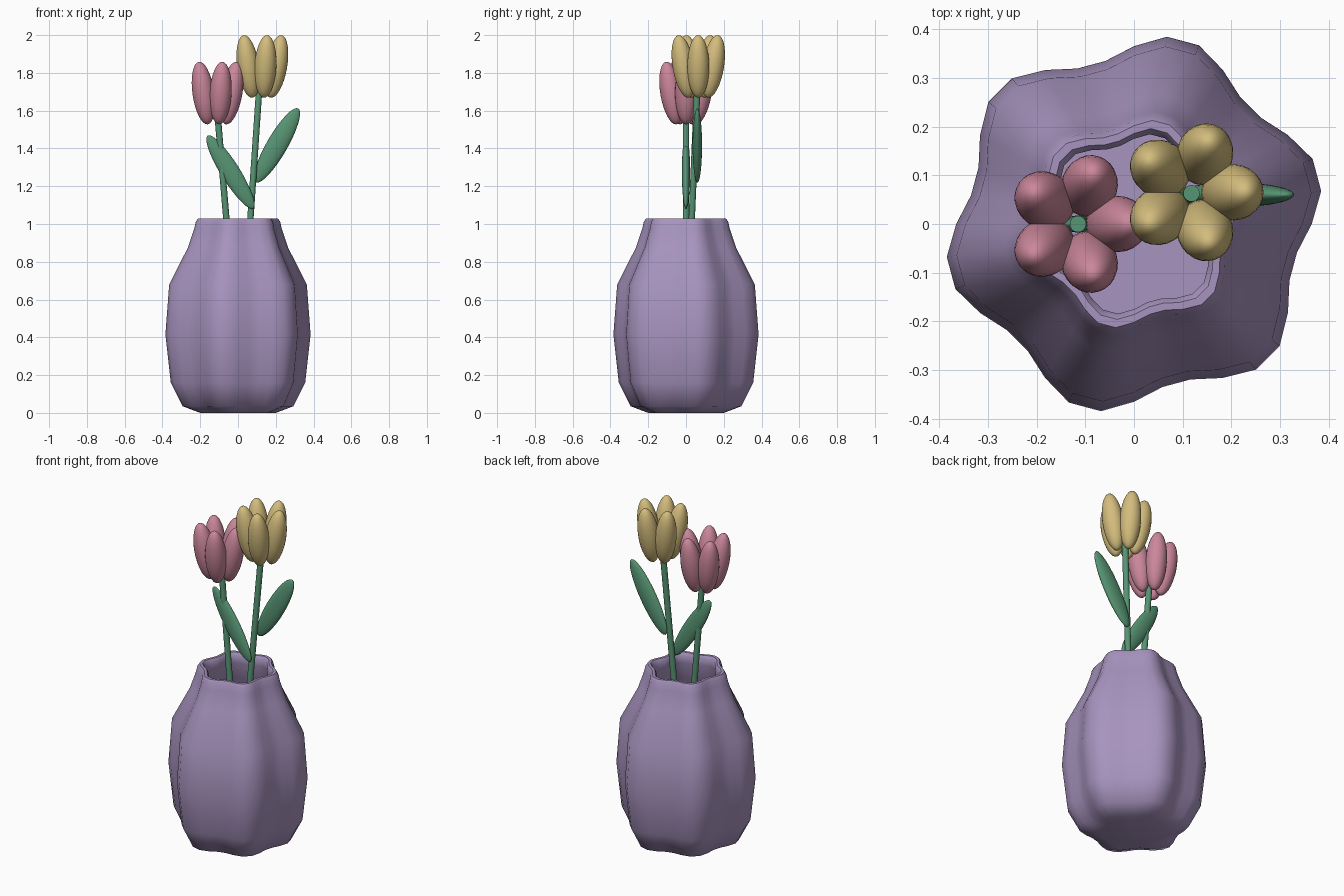
import bpy, bmesh, math
from mathutils import Matrix, Vector

if "Cube" in bpy.data.objects:
    bpy.data.objects.remove(bpy.data.objects["Cube"])


def material(name, rgb):
    m = bpy.data.materials.new(name)
    m.diffuse_color = (*rgb, 1.0)
    m.use_nodes = True
    m.node_tree.nodes["Principled BSDF"].inputs["Base Color"].default_value = m.diffuse_color
    return m


PURPLE = material("soft purple", (0.39, 0.296, 0.52))
PINK = material("rose pink", (0.60, 0.243, 0.33))
YELLOW = material("straw yellow", (0.656, 0.507, 0.205))
GREEN = material("leaf green", (0.095, 0.296, 0.171))


def finish(bm, name, mat, angle=50):
    bmesh.ops.recalc_face_normals(bm, faces=bm.faces)
    mesh = bpy.data.meshes.new(name)
    bm.to_mesh(mesh)
    bm.free()
    mesh.materials.append(mat)
    ob = bpy.data.objects.new(name, mesh)
    bpy.context.collection.objects.link(ob)
    bpy.ops.object.select_all(action='DESELECT')
    bpy.context.view_layer.objects.active = ob
    ob.select_set(True)
    bpy.ops.object.shade_smooth_by_angle(angle=math.radians(angle))
    return ob


def add_ellipsoid(bm, matrix, semi, segs=24, rings=16):
    bmesh.ops.create_uvsphere(bm, u_segments=segs, v_segments=rings, radius=1.0,
                              matrix=matrix @ Matrix.Diagonal((*semi, 1.0)))


# Vase: six-lobed lathe, outer wall, rounded rim, then inner wall and floor
def make_vase():
    profile = [(0.19, 0.0), (0.278, 0.035), (0.338, 0.16), (0.365, 0.415),
               (0.346, 0.68), (0.252, 0.875), (0.22, 0.975), (0.213, 1.01),
               (0.202, 1.028), (0.186, 1.028), (0.175, 1.012), (0.176, 0.97),
               (0.212, 0.86), (0.305, 0.665), (0.325, 0.415), (0.30, 0.17),
               (0.24, 0.06)]
    n = 36
    bm = bmesh.new()
    rings = []
    for r, z in profile:
        ring = []
        for i in range(n):
            a = 2 * math.pi * i / n
            k = r * (1 + 0.08 * math.cos(6 * (a - math.radians(15))))
            ring.append(bm.verts.new((k * math.cos(a), k * math.sin(a), z)))
        rings.append(ring)
    for lo, hi in zip(rings, rings[1:]):
        for i in range(n):
            j = (i + 1) % n
            bm.faces.new((lo[i], lo[j], hi[j], hi[i]))
    bm.faces.new(rings[0][::-1])
    bm.faces.new(rings[-1])
    finish(bm, "vase", PURPLE)


# Stem: straight tapered-free rod between two points
def make_stem(name, start, end, radius=0.017):
    a, b = Vector(start), Vector(end)
    bm = bmesh.new()
    rot = (b - a).to_track_quat('Z', 'Y').to_matrix().to_4x4()
    bmesh.ops.create_cone(bm, cap_ends=True, segments=16, radius1=radius,
                          radius2=radius, depth=(b - a).length,
                          matrix=Matrix.Translation((a + b) / 2) @ rot)
    finish(bm, name, GREEN)


# Bloom: five upright petals leaning slightly outward
def make_bloom(name, centre, mat):
    bm = bmesh.new()
    for i in range(5):
        m = (Matrix.Translation(centre)
             @ Matrix.Rotation(math.radians(72 * i), 4, 'Z')
             @ Matrix.Translation((0.082, 0, 0))
             @ Matrix.Rotation(math.radians(10), 4, 'Y'))
        add_ellipsoid(bm, m, (0.058, 0.058, 0.168))
    finish(bm, name, mat)


# Leaf: flattened ellipsoid leaning sideways
def make_leaf(name, centre, lean, semi):
    bm = bmesh.new()
    add_ellipsoid(bm, Matrix.Translation(centre)
                  @ Matrix.Rotation(math.radians(lean), 4, 'Y'), semi)
    finish(bm, name, GREEN)


make_vase()
make_stem("pink_stem", (0.02, 0.0, 0.06), (-0.115, 0.0, 1.66))
make_stem("yellow_stem", (0.0, -0.01, 0.06), (0.118, 0.063, 1.80))
make_bloom("pink_bloom", (-0.117, 0.0, 1.693), PINK)
make_bloom("yellow_bloom", (0.12, 0.065, 1.834), YELLOW)
make_leaf("left_leaf", (-0.04, 0.0, 1.275), -32, (0.05, 0.022, 0.228))
make_leaf("right_leaf", (0.206, 0.06, 1.416), 30, (0.055, 0.025, 0.226))
